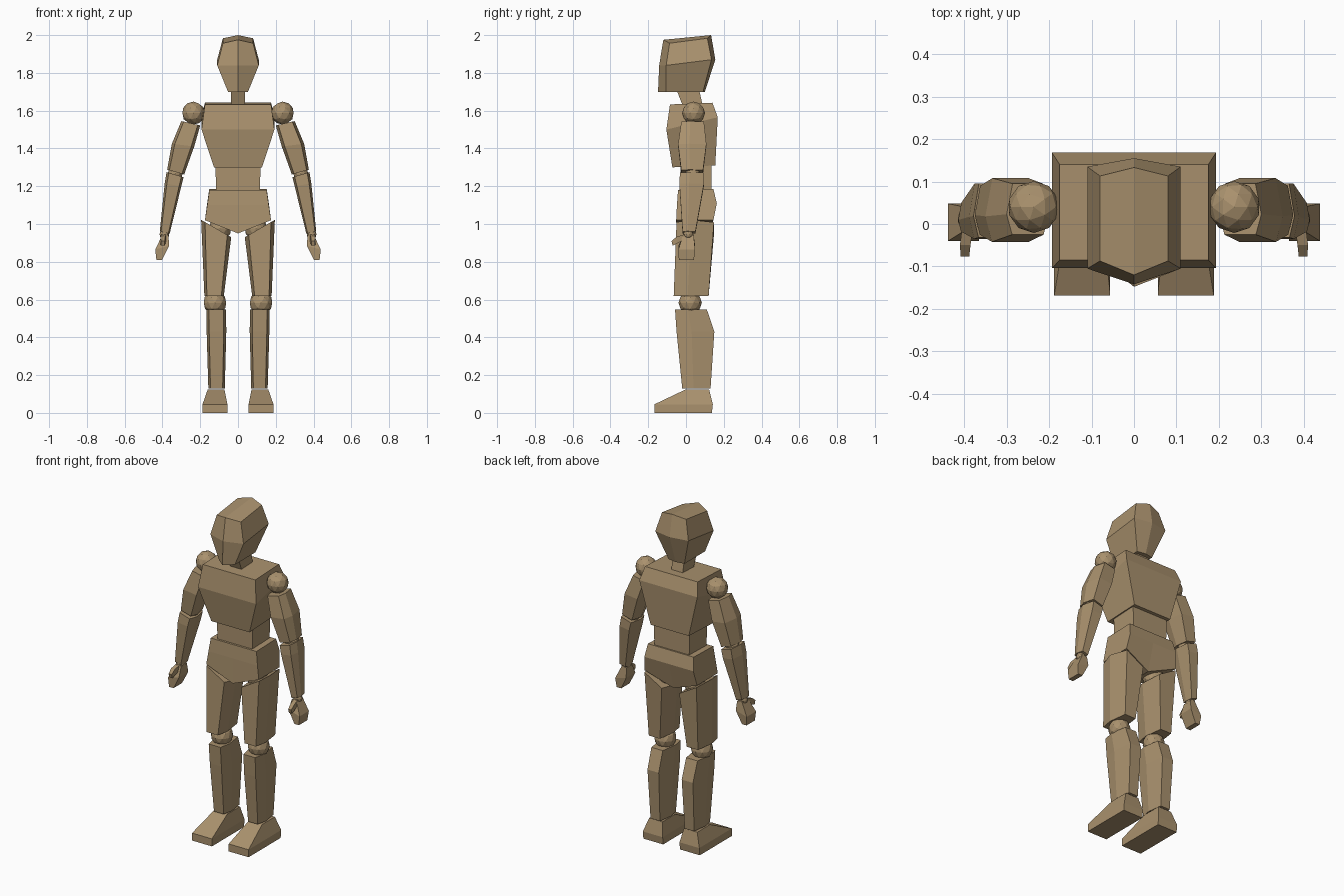
import bpy, bmesh
from mathutils import Matrix

if "Cube" in bpy.data.objects:
    bpy.data.objects.remove(bpy.data.objects["Cube"])

wood = bpy.data.materials.new("tan_wood")
wood.diffuse_color = (0.40, 0.285, 0.155, 1)
wood.use_nodes = True
wood.node_tree.nodes["Principled BSDF"].inputs["Base Color"].default_value = wood.diffuse_color


def finish(name, bm, mirror):
    bmesh.ops.recalc_face_normals(bm, faces=bm.faces)
    mesh = bpy.data.meshes.new(name)
    bm.to_mesh(mesh)
    bm.free()
    mesh.materials.append(wood)
    ob = bpy.data.objects.new(name, mesh)
    bpy.context.collection.objects.link(ob)
    if mirror:
        ob.modifiers.new("mirror", 'MIRROR').use_mirror_merge = False
    return ob


def loft(name, rings, mirror=False):
    """Skin a stack of rings; six-point rings get caps folded on the middle."""
    bm = bmesh.new()
    rows = [[bm.verts.new(p) for p in r] for r in rings]
    n = len(rows[0])
    for a, b in zip(rows, rows[1:]):
        for i in range(n):
            j = (i + 1) % n
            bm.faces.new((a[i], a[j], b[j], b[i]))
    for r in (rows[0], rows[-1]):
        if n == 6:
            bm.faces.new((r[0], r[1], r[4], r[5]))
            bm.faces.new((r[1], r[2], r[3], r[4]))
        else:
            bm.faces.new(r)
    return finish(name, bm, mirror)


def body(w, front, back, front_mid=None, back_mid=None):
    """Symmetric ring from (y, z) points at the sides and on the centre line."""
    fm, bk = front_mid or front, back_mid or back
    return [(-w, *front), (0, *fm), (w, *front), (w, *back), (0, *bk), (-w, *back)]


SECTION = ((.13, 0), (.87, 0), (1, .4), (.86, 1), (.14, 1), (0, .4))
BOX = ((0, 0), (1, 0), (1, 1), (0, 1))


def limb(inner, outer, yf, yb, section=SECTION):
    """Tilted ring from an inner (x, z) to an outer (x, z)."""
    (xi, zi), (xo, zo) = inner, outer
    return [(xi + (xo - xi) * t, yf + (yb - yf) * s, zi + (zo - zi) * t)
            for t, s in section]


def ball(name, pos, r):
    bm = bmesh.new()
    bmesh.ops.create_icosphere(bm, subdivisions=2, radius=r,
                               matrix=Matrix.Translation(pos))
    finish(name, bm, True)


# Head and neck
loft("head", [
    body(.053, (-.105, 1.70), (.09, 1.70), (-.148, 1.70), (.10, 1.70)),
    body(.11, (-.105, 1.84), (.135, 1.87), (-.142, 1.84), (.155, 1.87)),
    body(.08, (-.087, 1.957), (.113, 1.983), (-.12, 1.975), (.133, 2.0)),
])
loft("neck", [body(.038, (-.015, 1.62), (.09, 1.62)),
              body(.038, (-.05, 1.71), (.07, 1.71))])

# Torso
loft("chest", [
    body(.127, (-.072, 1.30), (.155, 1.31)),
    body(.193, (-.104, 1.50), (.168, 1.565)),
    body(.175, (-.085, 1.633), (.14, 1.642)),
])
loft("waist", [body(.115, (-.03, 1.16), (.135, 1.16)),
               body(.12, (-.03, 1.32), (.135, 1.32))])
loft("pelvis", [
    body(.175, (-.052, 1.02), (.145, 1.02), (-.05, .95), (.12, .95)),
    body(.163, (-.048, 1.10), (.163, 1.11)),
    body(.152, (-.042, 1.18), (.145, 1.185)),
])

# Ball joints
ball("shoulder_ball", (.236, .04, 1.587), .061)
ball("elbow_ball", (.332, .035, 1.268), .04)
ball("wrist_ball", (.39, .012, .945), .026)
ball("hip_ball", (.095, .05, .975), .06)
ball("knee_ball", (.122, .022, .583), .062)

# Arms
loft("upper_arm", [
    limb((.20, 1.522), (.30, 1.545), -.025, .095),
    limb((.232, 1.41), (.35, 1.425), -.042, .108),
    limb((.285, 1.262), (.375, 1.288), -.025, .09),
], True)
loft("forearm", [
    limb((.288, 1.248), (.378, 1.275), -.032, .095),
    limb((.30, 1.20), (.388, 1.215), -.035, .095),
    limb((.362, .948), (.414, .962), -.018, .05),
], True)
loft("hand", [
    limb((.368, .94), (.398, .948), -.015, .04, BOX),
    limb((.365, .885), (.438, .865), -.04, .048, BOX),
    limb((.402, .81), (.432, .81), -.038, .042, BOX),
], True)
loft("thumb", [
    [(.38, -.01, .945), (.405, -.01, .945), (.405, -.01, .915), (.38, -.01, .915)],
    [(.385, -.05, .932), (.41, -.05, .932), (.41, -.05, .895), (.385, -.05, .895)],
    [(.388, -.077, .91), (.408, -.077, .91), (.408, -.07, .885), (.388, -.07, .885)],
], True)

# Legs
loft("thigh", [
    limb((.036, .93), (.195, 1.022), -.05, .148),
    limb((.075, .62), (.178, .62), -.065, .12),
], True)
loft("shin", [
    limb((.063, .548), (.168, .548), -.058, .11),
    limb((.062, .43), (.166, .43), -.05, .15),
    limb((.07, .13), (.157, .13), -.02, .13),
], True)
loft("foot", [
    limb((.056, 0), (.188, 0), -.168, .137, BOX),
    limb((.056, .045), (.188, .045), -.168, .142, BOX),
    limb((.072, .125), (.16, .125), 0, .122, BOX),
], True)
